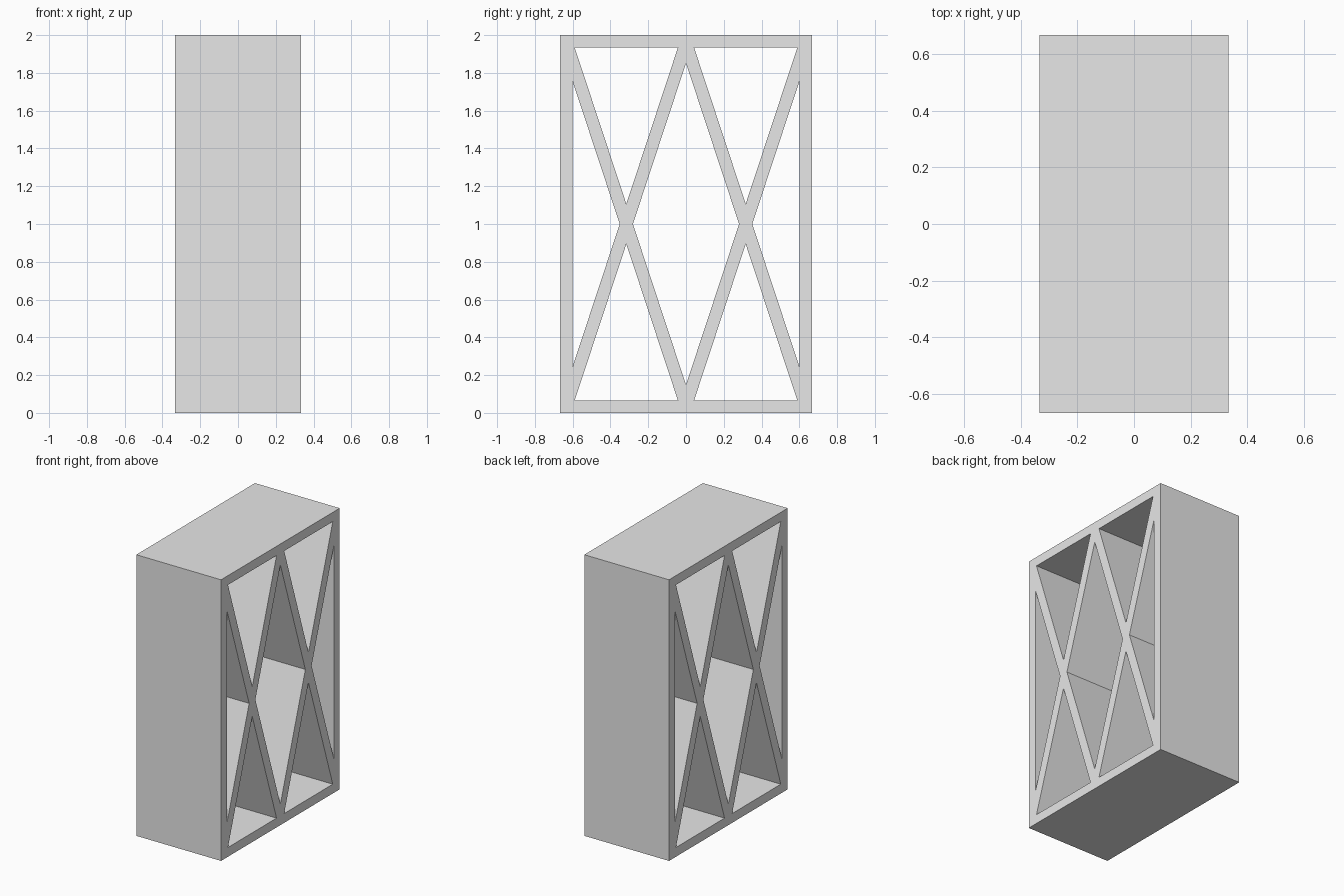
import bpy
from mathutils import Matrix

if "Cube" in bpy.data.objects:
    bpy.data.objects.remove(bpy.data.objects["Cube"])

# Main dimensions
DEPTH, HALF_W, HEIGHT = 0.667, 0.667, 2.0
RAIL = 0.066              # outer frame thickness
MID = HEIGHT / 2
CROSS_Y = 0.316           # centre of each crossed brace
GAP = 0.035               # half brace width, measured along y
SLOPE = 3.03              # brace steepness

grey = bpy.data.materials.new("light_grey")
grey.use_nodes = True
grey.diffuse_color = (0.8, 0.8, 0.8, 1)
grey.node_tree.nodes["Principled BSDF"].inputs["Base Color"].default_value = (0.8, 0.8, 0.8, 1)

curve = bpy.data.curves.new("frame_outline", "CURVE")
curve.dimensions = "2D"
curve.fill_mode = "BOTH"
curve.extrude = DEPTH / 2


def outline(points):
    """Add one closed straight-sided loop, in (y, z)."""
    spline = curve.splines.new("POLY")
    spline.points.add(len(points) - 1)
    for p, (y, z) in zip(spline.points, points):
        p.co = (y, z, 0, 1)
    spline.use_cyclic_u = True


# Outer rectangle
outline([(-HALF_W, 0), (HALF_W, 0), (HALF_W, HEIGHT), (-HALF_W, HEIGHT)])

# Central diamond opening
inner = CROSS_Y - GAP
rise = inner * SLOPE
outline([(-inner, MID), (0, MID - rise), (inner, MID), (0, MID + rise)])

# Triangular openings around each crossed brace
edge_y = HALF_W - RAIL
edge_rise = (edge_y - CROSS_Y - GAP) * SLOPE
tip = GAP * SLOPE
top = MID - RAIL
spread = (top - tip) / SLOPE
for side in (-1, 1):
    outline([(side * (CROSS_Y + GAP), MID),
             (side * edge_y, MID - edge_rise),
             (side * edge_y, MID + edge_rise)])
    for up in (-1, 1):
        outline([(side * CROSS_Y, MID + up * tip),
                 (side * (CROSS_Y - spread), MID + up * top),
                 (side * (CROSS_Y + spread), MID + up * top)])

# Turn the extruded outline into a mesh standing upright along x
source = bpy.data.objects.new("frame_outline", curve)
bpy.context.collection.objects.link(source)
deps = bpy.context.evaluated_depsgraph_get()
mesh = bpy.data.meshes.new_from_object(source.evaluated_get(deps))
bpy.data.objects.remove(source)
mesh.transform(Matrix(((0, 0, 1, 0), (1, 0, 0, 0), (0, 1, 0, 0), (0, 0, 0, 1))))
mesh.materials.clear()
mesh.materials.append(grey)
for poly in mesh.polygons:
    poly.use_smooth = False
    poly.material_index = 0

frame = bpy.data.objects.new("cross_braced_frame", mesh)
bpy.context.collection.objects.link(frame)
